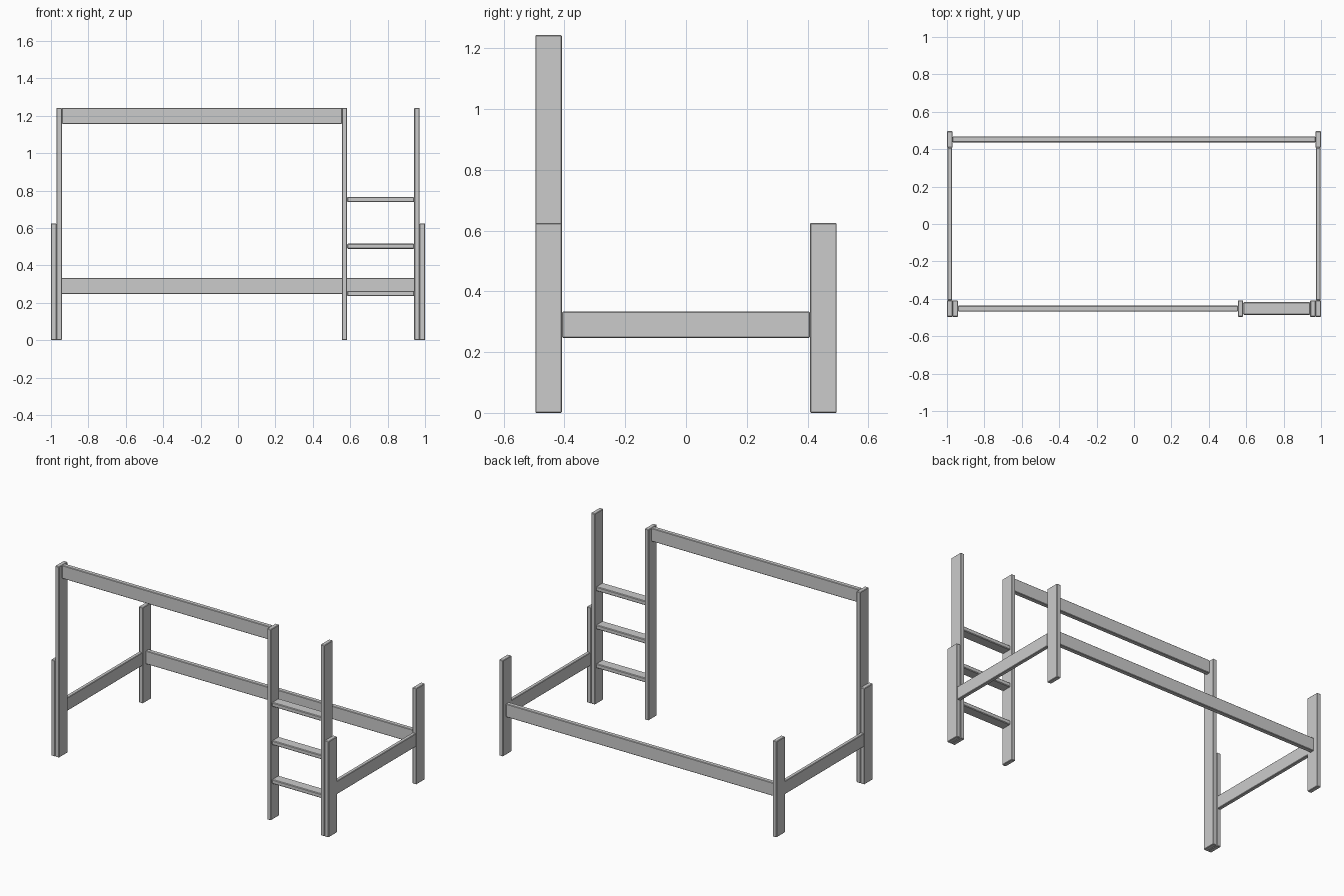
import bpy

if "Cube" in bpy.data.objects:
    bpy.data.objects.remove(bpy.data.objects["Cube"])


def board(name, x, y, z, bevel=0.003):
    """Softly edged timber board given by its (min, max) range on each axis."""
    ranges = (x, y, z)
    bpy.ops.mesh.primitive_cube_add(size=1, location=[(a + b) / 2 for a, b in ranges])
    ob = bpy.context.object
    ob.name = name
    ob.scale = [b - a for a, b in ranges]
    bpy.ops.object.transform_apply(location=False, rotation=False, scale=True)
    mod = ob.modifiers.new("soft_edges", "BEVEL")
    mod.width = bevel
    mod.segments = 1
    return ob


front_y = (-0.496, -0.408)
back_y = (0.408, 0.496)
rail_z = (0.247, 0.333)


def mirrored(lo, hi, side):
    return tuple(sorted((lo * side, hi * side)))


# Short corner posts and the end rails joining them
for side, label in ((-1, "left"), (1, "right")):
    post_x = mirrored(0.971, 1.0, side)
    board(f"front_short_post_{label}", post_x, front_y, (0, 0.625))
    board(f"back_short_post_{label}", post_x, back_y, (0, 0.625))
    board(f"end_rail_{label}", mirrored(0.973, 0.998, side), (-0.408, 0.408), rail_z)

# Tall front posts: left corner, ladder inner side, ladder outer side
for label, x in (("left", (-0.970, -0.942)),
                 ("ladder_inner", (0.556, 0.584)),
                 ("ladder_outer", (0.942, 0.970))):
    board(f"tall_post_{label}", x, front_y, (0, 1.243))

# Long rails: low at the back, high at the front
board("back_rail", (-0.971, 0.971), (0.437, 0.467), rail_z)
board("front_top_rail", (-0.942, 0.556), (-0.467, -0.437), (1.157, 1.243))

# Ladder rungs
for i, z in enumerate((0.25, 0.503, 0.752)):
    board(f"ladder_rung_{i + 1}", (0.584, 0.942), (-0.486, -0.418), (z - 0.014, z + 0.014), 0.004)
